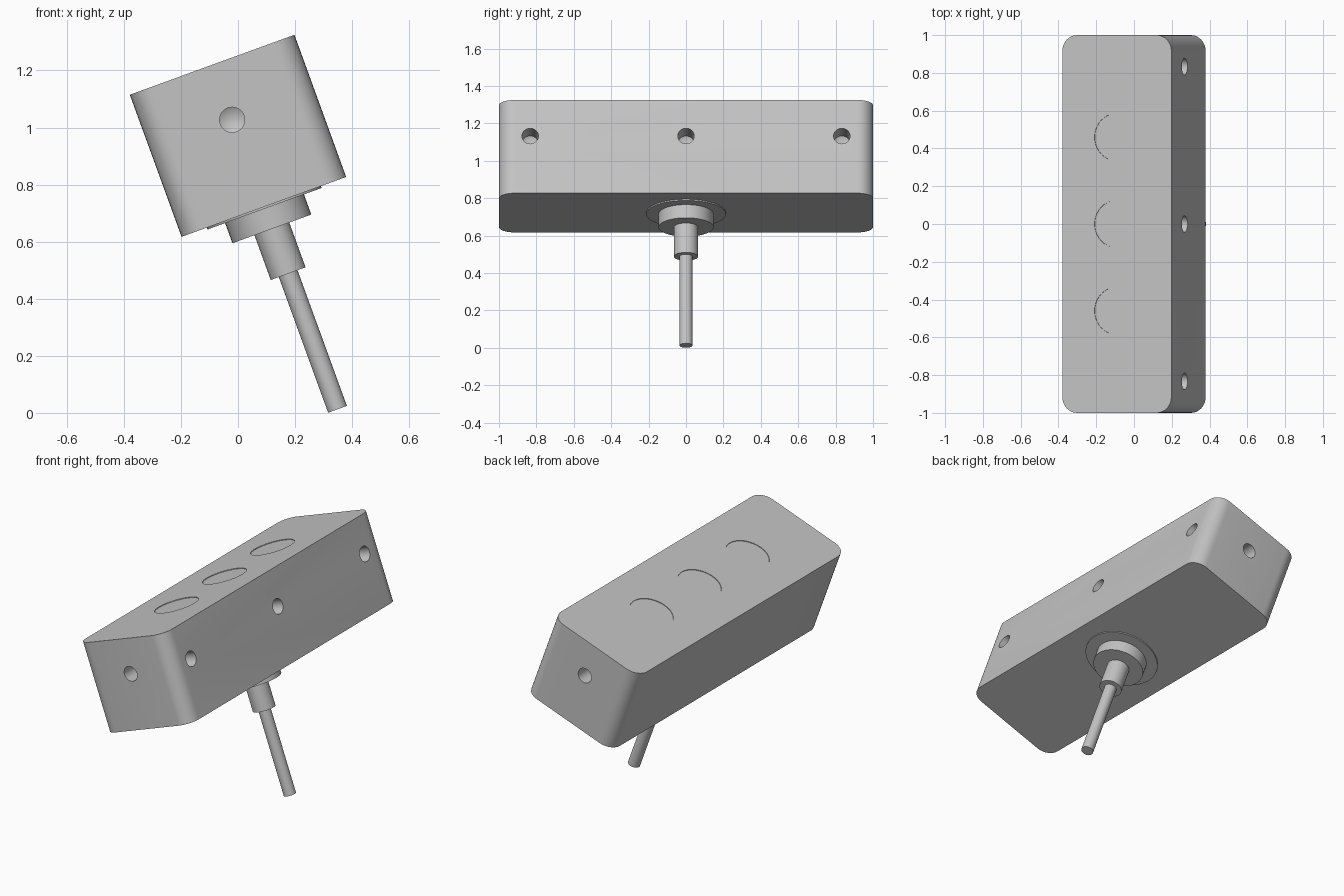
import bpy, bmesh, math
from mathutils import Matrix, Vector

cube = bpy.data.objects.get("Cube")
if cube:
    bpy.data.objects.remove(cube, do_unlink=True)

grey = bpy.data.materials.new("satin grey")
grey.use_nodes = True
grey.diffuse_color = (0.55, 0.55, 0.55, 1)
grey.node_tree.nodes["Principled BSDF"].inputs["Base Color"].default_value = (0.55, 0.55, 0.55, 1)

# The whole assembly leans sideways
POSE = Matrix.Translation((0, 0, 0.971)) @ Matrix.Rotation(math.radians(-20), 4, 'Y')
HALF = Vector((0.307, 1.0, 0.265))


def finish(name, bm):
    bmesh.ops.recalc_face_normals(bm, faces=bm.faces)
    bm.transform(POSE)
    mesh = bpy.data.meshes.new(name)
    bm.to_mesh(mesh)
    bm.free()
    mesh.materials.append(grey)
    obj = bpy.data.objects.new(name, mesh)
    bpy.context.collection.objects.link(obj)
    return obj


def smooth(obj):
    bpy.ops.object.select_all(action='DESELECT')
    obj.select_set(True)
    bpy.context.view_layer.objects.active = obj
    bpy.ops.object.shade_smooth_by_angle(angle=math.radians(30))


def cylinder(bm, radius, start, end, place=Matrix(), tip=0):
    """Cylinder along z from start to end, with an optional cone tip past the end."""
    spots = [(start + end) / 2]
    made = bmesh.ops.create_cone(
        bm, cap_ends=True, segments=40, radius1=radius, radius2=radius,
        depth=abs(end - start),
        matrix=place @ Matrix.Translation((0, 0, spots[0])))
    if tip:
        far = place @ Vector((0, 0, end))
        caps = {f for v in made["verts"] for f in v.link_faces if len(f.verts) > 4}
        cap = min(caps, key=lambda f: (f.calc_center_median() - far).length)
        poked = bmesh.ops.poke(bm, faces=[cap])
        poked["verts"][0].co = place @ Vector((0, 0, end + tip))


# Housing block with rounded upright corners
bm = bmesh.new()
bmesh.ops.create_cube(bm, size=2, matrix=Matrix.Diagonal((*HALF, 1)))
upright = [e for e in bm.edges if abs(e.verts[0].co.z - e.verts[1].co.z) > 0.1]
bmesh.ops.bevel(bm, geom=upright, offset=0.083, segments=8, profile=0.5, affect='EDGES')
housing = finish("housing", bm)

# Drilled holes in the side and both ends, shallow round recesses on top
bm = bmesh.new()
HOLE_Z = 0.06
drills = [(Vector((HALF.x, y, HOLE_Z)), Vector((1, 0, 0))) for y in (-0.833, 0, 0.833)]
drills += [(Vector((0, s * HALF.y, HOLE_Z)), Vector((0, s, 0))) for s in (-1, 1)]
for spot, outward in drills:
    turn = outward.to_track_quat('Z', 'Y').to_matrix().to_4x4()
    cylinder(bm, 0.044, 0.05, -0.12, Matrix.Translation(spot) @ turn, tip=-0.025)
for y in (-0.46, 0, 0.46):
    cylinder(bm, 0.126, HALF.z + 0.03, HALF.z - 0.004, Matrix.Translation((0, y, 0)))
cutter = finish("hole_cutter", bm)
cutter.hide_render = True

cut = housing.modifiers.new("holes", 'BOOLEAN')
cut.operation = 'DIFFERENCE'
cut.solver = 'EXACT'
cut.object = cutter
bpy.context.view_layer.objects.active = housing
bpy.ops.object.modifier_apply(modifier=cut.name)
bpy.data.objects.remove(cutter, do_unlink=True)
smooth(housing)

# Stem below the housing, from flange to rod
for name, radius, top, bottom in (
        ("flange", 0.213, -0.26, -0.272),
        ("collar", 0.147, -0.26, -0.347),
        ("sleeve", 0.065, -0.33, -0.514),
        ("rod", 0.035, -0.50, -1.02)):
    bm = bmesh.new()
    cylinder(bm, radius, top, bottom)
    smooth(finish(name, bm))
